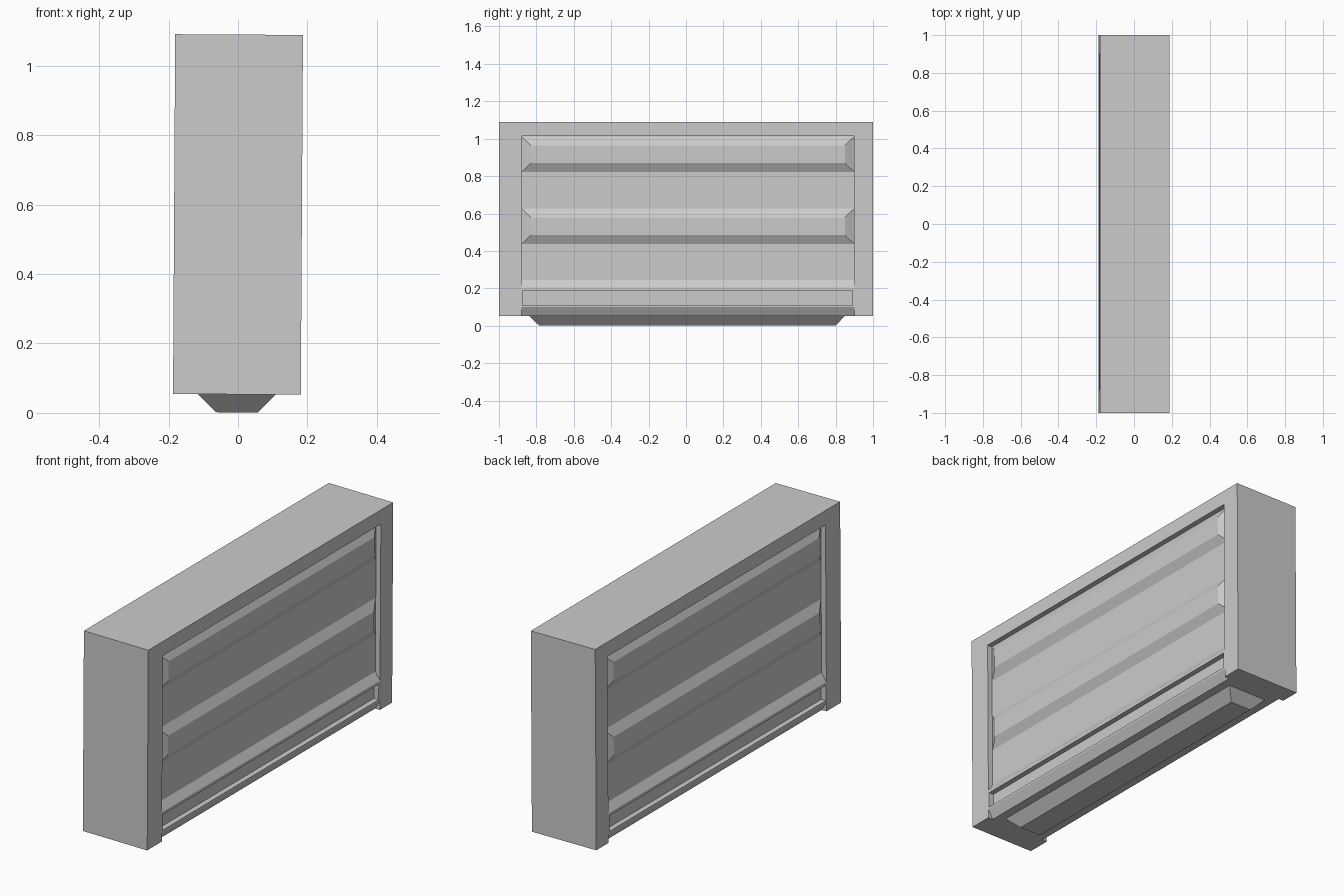
import bpy, bmesh
from mathutils import Matrix, Vector

cube = bpy.data.objects.get("Cube")
if cube:
    bpy.data.objects.remove(cube, do_unlink=True)

HALF = 0.184                 # half thickness of the housing
DEPTH = 0.027                # depth of the door recess
BOTTOM, TOP = 0.0535, 1.0895
DOOR_Y = (-0.88, 0.90)

grey = bpy.data.materials.new("plain_grey")
grey.use_nodes = True
colour = (0.6, 0.6, 0.6, 1)
grey.diffuse_color = colour
grey.node_tree.nodes["Principled BSDF"].inputs["Base Color"].default_value = colour

# The whole model leans very slightly sideways
pivot = Matrix.Translation((0, 0, 0.5715))
LEAN = pivot @ Matrix.Rotation(0.006, 4, 'Y') @ pivot.inverted()


def loft(bm, first, second):
    """Close a solid between two matching loops of points."""
    a = [bm.verts.new(p) for p in first]
    b = [bm.verts.new(p) for p in second]
    bm.faces.new(a)
    bm.faces.new(b)
    for i in range(len(a)):
        j = (i + 1) % len(a)
        bm.faces.new((a[i], a[j], b[j], b[i]))


def prism(bm, profile, y0, y1):
    loft(bm, [(x, y0, z) for x, z in profile], [(x, y1, z) for x, z in profile])


def rect(x0, x1, z0, z1):
    return [(x0, z0), (x1, z0), (x1, z1), (x0, z1)]


def finish(name, bm):
    bmesh.ops.recalc_face_normals(bm, faces=bm.faces)
    bmesh.ops.transform(bm, matrix=LEAN, verts=bm.verts)
    mesh = bpy.data.meshes.new(name)
    bm.to_mesh(mesh)
    bm.free()
    mesh.materials.append(grey)
    ob = bpy.data.objects.new(name, mesh)
    bpy.context.collection.objects.link(ob)
    return ob


# Housing block
bm = bmesh.new()
prism(bm, rect(-HALF, HALF, BOTTOM, TOP), -1, 1)
housing = finish("housing", bm)

# Door recess, slot and bottom chamfer cut into both long sides
bm = bmesh.new()
inner, outer = HALF - DEPTH, HALF + 0.05
for s in (-1, 1):
    recess = [(inner, 0.245), (HALF, 0.205), (outer, 0.205), (outer, 1.015), (inner, 1.015)]
    slot = rect(inner, outer, 0.11, 0.19)
    chamfer = [(HALF, 0.10), (inner, BOTTOM), (inner, 0.0), (outer, 0.0), (outer, 0.10)]
    prism(bm, [(s * x, z) for x, z in recess], *DOOR_Y)
    prism(bm, [(s * x, z) for x, z in slot], -0.875, 0.89)
    prism(bm, [(s * x, z) for x, z in chamfer], *DOOR_Y)
cutter = finish("recess_cutter", bm)
cutter.hide_render = True
cut = housing.modifiers.new("cut", 'BOOLEAN')
cut.operation = 'DIFFERENCE'
cut.solver = 'EXACT'
cut.object = cutter
bpy.context.view_layer.objects.active = housing
bpy.ops.object.modifier_apply(modifier=cut.name)
bpy.data.objects.remove(cutter, do_unlink=True)

# Raised door slats with bevelled ends
for side, s in (("left", 1), ("right", -1)):
    for level, z0 in (("upper", 0.822), ("lower", 0.437)):
        bm = bmesh.new()
        z1 = z0 + 0.192
        y0, y1 = DOOR_Y
        base, face = s * (inner - 0.001), s * (HALF - 0.002)
        loops = []
        for x, dy, dz in ((base, 0, 0), (face, 0.05, 0.048)):
            loops.append([Vector((x, y, z)) for y, z in (
                (y0 + dy, z0 + dz), (y1 - dy, z0 + dz),
                (y1 - dy, z1 - dz), (y0 + dy, z1 - dz))])
        loft(bm, *loops)
        finish(f"{side}_{level}_slat", bm)

# Tapered foot under the housing
bm = bmesh.new()
loops = []
for x, y0, y1, z in ((0.112, -0.84, 0.85, BOTTOM), (0.06, -0.785, 0.80, 0.0015)):
    loops.append([(-x, y0, z), (x, y0, z), (x, y1, z), (-x, y1, z)])
loft(bm, *loops)
finish("foot", bm)
